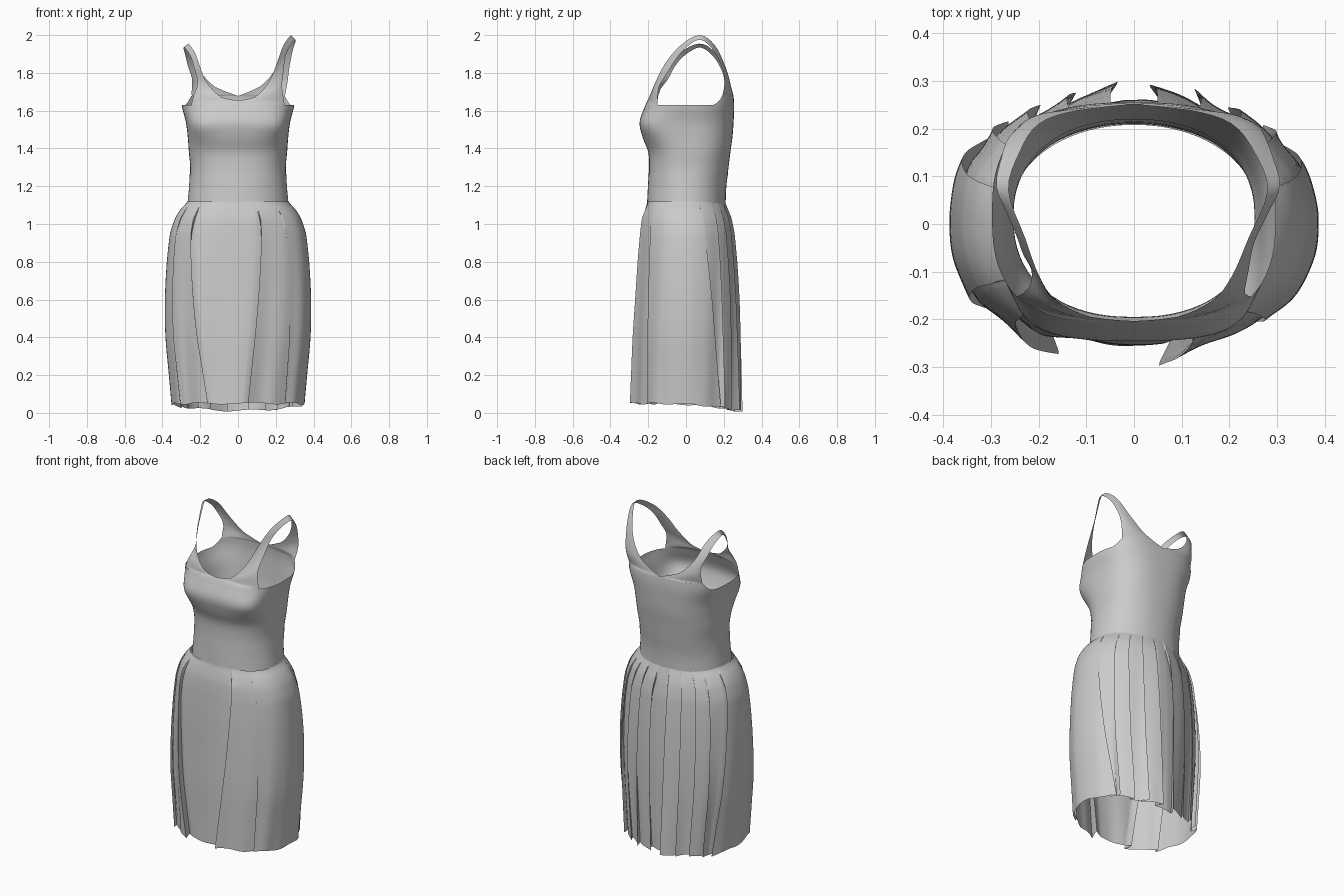
import bpy, bmesh, math, random
from mathutils import Vector

cube = bpy.data.objects.get("Cube")
if cube:
    bpy.data.objects.remove(cube)
random.seed(4)

fabric = bpy.data.materials.new("grey fabric")
fabric.use_nodes = True
fabric.diffuse_color = (0.6, 0.6, 0.6, 1)
fabric.node_tree.nodes["Principled BSDF"].inputs["Base Color"].default_value = (0.6, 0.6, 0.6, 1)


def spline(points, i, f):
    """Smooth curve between points i and i + 1."""
    p0, p1, p2, p3 = (Vector(points[min(max(i + k, 0), len(points) - 1)]) for k in (-1, 0, 1, 2))
    return p1 + 0.5 * f * (p2 - p0 + f * (2 * p0 - 5 * p1 + 4 * p2 - p3 + f * (3 * (p1 - p2) + p3 - p0)))


def sample(points, t):
    u = t * (len(points) - 1)
    i = min(int(u), len(points) - 2)
    return spline(points, i, u - i)


def profile(stations, z):
    """Half width, front y and back y at height z."""
    i = 0
    while i < len(stations) - 2 and z > stations[i + 1][0]:
        i += 1
    lo, hi = stations[i][0], stations[i + 1][0]
    return spline([s[1:] for s in stations], i, max(0, min(1, (z - lo) / (hi - lo))))


def ring_point(width, front, back, a, z, power):
    s, c = math.sin(a), math.cos(a)
    x = width * math.copysign(abs(s) ** (2 / power), s)
    y = (front + back) / 2 - (back - front) / 2 * math.copysign(abs(c) ** (2 / power), c)
    return Vector((x, y, z))


def add_grid(bm, rows, closed=False):
    verts = [[bm.verts.new(p) for p in row] for row in rows]
    for r0, r1 in zip(verts, verts[1:]):
        n = len(r0)
        for i in range(n if closed else n - 1):
            j = (i + 1) % n
            bm.faces.new((r0[i], r0[j], r1[j], r1[i]))


def finish(bm, name, angle=50):
    bmesh.ops.remove_doubles(bm, verts=bm.verts, dist=0.0003)
    bmesh.ops.recalc_face_normals(bm, faces=bm.faces)
    mesh = bpy.data.meshes.new(name)
    bm.to_mesh(mesh)
    bm.free()
    mesh.materials.append(fabric)
    obj = bpy.data.objects.new(name, mesh)
    bpy.context.collection.objects.link(obj)
    bpy.ops.object.select_all(action="DESELECT")
    obj.select_set(True)
    bpy.context.view_layer.objects.active = obj
    bpy.ops.object.shade_smooth_by_angle(angle=math.radians(angle))


# Bodice: height, half width, front y, back y
TORSO = [(1.09, .266, -.205, .208), (1.2, .257, -.20, .212), (1.3, .253, -.195, .225),
         (1.38, .260, -.200, .235), (1.46, .266, -.230, .246), (1.54, .276, -.245, .252),
         (1.63, .298, -.215, .255), (1.7, .298, -.185, .25)]
COLS, CORNER = 72, 10


def torso_point(i, z):
    a = 2 * math.pi * i / COLS
    p = ring_point(*profile(TORSO, z), a, z, 2.15 + 0.6 * max(0, z - 1.2) / 0.43)
    # Bust fullness on both sides of the chest
    turn = abs((math.degrees(a) + 180) % 360 - 180)
    bust = 0.02 * math.exp(-((z - 1.52) / 0.07) ** 2 - ((turn - 42) / 22) ** 2)
    return p + Vector((p.x, p.y, 0)).normalized() * bust


def top_height(i):
    """Rim of the torso: low at the armholes, higher at front and back."""
    turn = abs((i * 360 / COLS + 180) % 360 - 180)
    if turn < 90:
        return 1.63 + 0.025 * max(0, 1 - turn / 50)
    return 1.63 + 0.048 * min(1, max(0, (turn - 112) / 18)) ** 2


bm = bmesh.new()
STEPS = 24
add_grid(bm, [[torso_point(i, 1.26 + (top_height(i) - 1.26) * k / STEPS) for i in range(COLS)]
              for k in range(STEPS + 1)], closed=True)

# Shoulder straps: armhole edge and neckline edge, front to back
ARMHOLE = [(.25, -.155, 1.63), (.233, -.145, 1.72), (.24, -.10, 1.80), (.252, -.04, 1.89),
           (.28, .02, 1.95), (.306, .08, 1.975), (.29, .145, 1.92), (.272, .19, 1.83),
           (.262, .205, 1.75), (.25, .195, 1.68)]
NECK = [(0, -.205, 1.655), (.09, -.195, 1.672), (.165, -.16, 1.755), (.205, -.11, 1.85),
        (.24, -.03, 1.945), (.28, .07, 2.0), (.253, .15, 1.95), (.205, .21, 1.83),
        (.12, .238, 1.73), (0, .25, 1.678)]
ROWS = 36
front = [torso_point(i, top_height(i)) for i in range(CORNER + 1)]
back = [torso_point(i, top_height(i)) for i in range(COLS // 2, COLS // 2 - CORNER - 1, -1)]
for side in (1, -1):
    rows = []
    for k in range(ROWS + 1):
        t = k / ROWS
        base, fade = (front, max(0, 1 - 2.6 * t)) if t < 0.5 else (back, max(0, 2.6 * t - 1.6))
        inner, outer = sample(NECK, t), sample(ARMHOLE, t)
        # Row ends follow the torso rim so the sheet joins it
        w = max(0, 1 - 9 * min(t, 1 - t))
        inner, outer = inner.lerp(base[0], w), outer.lerp(base[-1], w)
        row = []
        for c in range(CORNER + 1):
            s = c / CORNER
            p = inner.lerp(outer, s) + (base[c] - base[0].lerp(base[-1], s)) * fade * fade
            if side < 0:
                # The right strap sits lower and closer in
                h = max(0, min(1, (p.z - 1.69) / 0.31))
                tuck_in = 0.018 * s * math.exp(-((p.z - 1.77) / 0.07) ** 2)
                p.z -= 0.045 * h
                p.x -= 0.06 * h * p.x + tuck_in
                p.y += tuck_in if t < 0.5 else 0
            row.append(Vector((side * p.x, p.y, p.z)))
        rows.append(row)
    add_grid(bm, rows)
finish(bm, "bodice")

# Waistband
bm = bmesh.new()
band = [[torso_point(i, 1.09 + 0.03 * k) for i in range(COLS)] for k in range(7)]
add_grid(bm, [[Vector((p.x * 1.008, p.y * 1.008, p.z)) for p in row] for row in band], closed=True)
finish(bm, "waistband")

# Skirt: height, half width, front y, back y
SKIRT = [(0, .350, -.25, .262), (.2, .366, -.25, .264), (.4, .384, -.25, .264), (.6, .387, -.245, .262),
         (.8, .377, -.24, .255), (.95, .360, -.233, .245), (1.03, .334, -.226, .232),
         (1.08, .303, -.215, .219), (1.12, .268, -.205, .208)]
# Folds: angle at waist, angle at hem, drop direction, depth
FOLDS = [(16, 4, -1, .05), (-40, -19, 1, .042), (40, 39, -1, .01), (-62, -52, 1, .016),
         (108, 130, 1, .014), (-108, -127, -1, .03)]
for side in (1, -1):
    for a in (131, 145, 159, 173):
        hem = a + 4 + random.uniform(-2, 2)
        FOLDS.append((side * a, side * min(hem, 176), side, random.uniform(.02, .042)))
KNOTS = sorted([(-180, -180), (180, 180)] + [f[:2] for f in FOLDS])
REACH, TUCK, TURN = 20, 7, 3  # panel rise, underlap and fold width in degrees


def hem_angle(deg):
    """Angle at the hem of the thread that starts at this angle at the waist."""
    for (t0, h0), (t1, h1) in zip(KNOTS, KNOTS[1:]):
        if deg <= t1:
            return h0 + (h1 - h0) * (deg - t0) / (t1 - t0)


def pleat(deg, drop):
    """Outward offset and backward turn of the cloth, folded under each panel edge."""
    offset = turn = 0
    for top, hem, way, depth in FOLDS:
        d = ((deg - top + 180) % 360 - 180) * way
        amount = depth * (0.25 + 0.75 * drop) * min(1, drop * 12)
        if -REACH < d <= 0:
            offset += amount * (1 + d / REACH) ** 2
        elif 0 < d < TURN:
            under = 1 - abs(2 * d / TURN - 1)
            turn -= way * TUCK * under * min(1, drop * 4)
            offset += amount * (1 - 1.4 * under if d < TURN / 2 else -0.4 * under)
    return offset, turn


SEGS, LEVELS = 480, 40
rows = []
for k in range(LEVELS + 1):
    drop = (k / LEVELS) ** 1.35
    row = []
    for i in range(SEGS):
        deg = i * 360 / SEGS - 180
        offset, turn = pleat(deg, drop)
        a = math.radians(deg + (hem_angle(deg) - deg) * drop + turn)
        backness = 0.5 - 0.5 * math.cos(a)
        hem_z = 0.05 - 0.038 * backness ** 3 + 0.005 * math.sin(9 * a)
        z = 1.12 + (hem_z - 1.12) * drop
        # Fuller corners at the front than at the back
        p = ring_point(*profile(SKIRT, z), a, z, 2.5 if math.cos(a) > 0 else 2.08)
        out = Vector((p.x / 2, p.y, 0)).normalized()
        ripple = 0.006 * drop * math.sin(13 * a + 2 * drop) * abs(math.cos(a))
        row.append(p + out * (offset + ripple))
    rows.append(row)
bm = bmesh.new()
add_grid(bm, rows, closed=True)
finish(bm, "pleated_skirt", 60)
